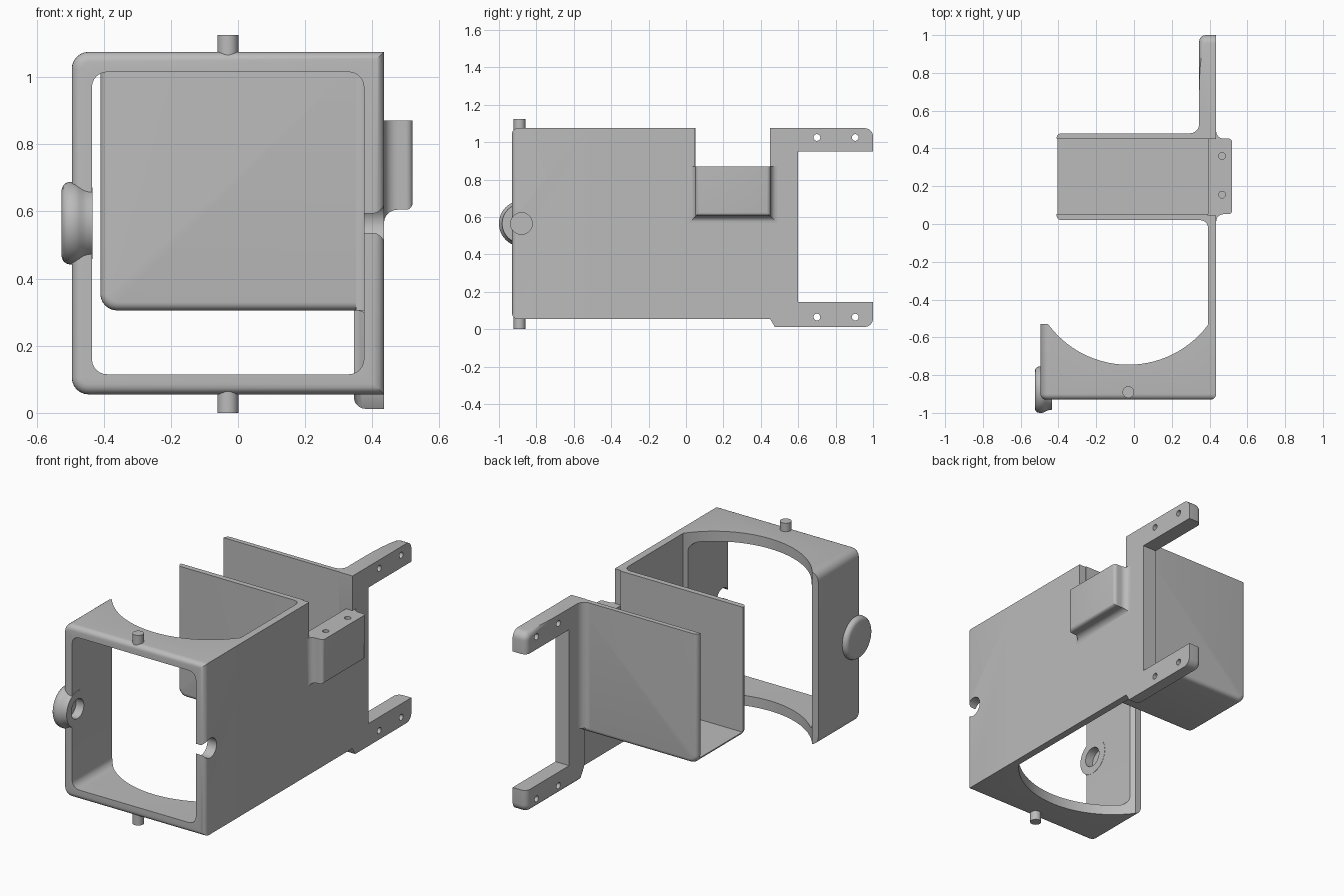
import bpy, bmesh, math
from mathutils import Vector

if "Cube" in bpy.data.objects:
    bpy.data.objects.remove(bpy.data.objects["Cube"])

grey = bpy.data.materials.new("plain grey")
grey.use_nodes = True
grey.diffuse_color = (0.5, 0.5, 0.5, 1)
grey.node_tree.nodes["Principled BSDF"].inputs["Base Color"].default_value = (0.5, 0.5, 0.5, 1)


# ---- helpers ----
def place(axis, a, b, h):
    return {"x": (h, a, b), "y": (a, h, b), "z": (a, b, h)}[axis]


def loft(name, rings, bevel=0, pick=None):
    """Skin a list of equal closed rings, cap both ends, bevel picked edges."""
    bm = bmesh.new()
    rows = [[bm.verts.new(p) for p in ring] for ring in rings]
    n = len(rows[0])
    for low, high in zip(rows, rows[1:]):
        for i in range(n):
            j = (i + 1) % n
            bm.faces.new((low[i], low[j], high[j], high[i]))
    bm.faces.new(rows[0])
    bm.faces.new(rows[-1])
    bmesh.ops.recalc_face_normals(bm, faces=bm.faces[:])
    if bevel:
        edges = [e for e in bm.edges if pick(e.verts[0].co, e.verts[1].co)]
        bmesh.ops.bevel(bm, geom=edges, offset=bevel, offset_type="OFFSET",
                        segments=5, profile=0.5, affect="EDGES", clamp_overlap=False)
        bmesh.ops.recalc_face_normals(bm, faces=bm.faces[:])
    mesh = bpy.data.meshes.new(name)
    bm.to_mesh(mesh)
    bm.free()
    mesh.materials.append(grey)
    obj = bpy.data.objects.new(name, mesh)
    bpy.context.collection.objects.link(obj)
    return obj


def prism(name, outline, axis, lo, hi, **kw):
    return loft(name, [[place(axis, a, b, h) for a, b in outline] for h in (lo, hi)], **kw)


def rounded(corners):
    """Outline from (a, b, radius) right-angled corners."""
    out = []
    for i, (a, b, r) in enumerate(corners):
        p = Vector((a, b))
        if not r:
            out.append(p)
            continue
        d1 = (Vector(corners[i - 1][:2]) - p).normalized()
        d2 = (Vector(corners[(i + 1) % len(corners)][:2]) - p).normalized()
        c = p + r * (d1 + d2)
        for k in range(7):
            t = math.pi / 2 * k / 6
            out.append(c - r * (d2 * math.cos(t) + d1 * math.sin(t)))
    return out


def rect(a0, a1, b0, b1, r=0):
    return rounded([(a0, b0, r), (a1, b0, r), (a1, b1, r), (a0, b1, r)])


def circle(a, b, r, n=40):
    return [(a + r * math.cos(math.tau * i / n), b + r * math.sin(math.tau * i / n)) for i in range(n)]


def fillet(name, a, b, sa, sb, r, axis, lo, hi):
    """Concave corner filler."""
    pts = [(a, b)]
    for k in range(9):
        t = math.pi / 2 * k / 8
        pts.append((a + sa * r * (1 - math.sin(t)), b + sb * r * (1 - math.cos(t))))
    return prism(name, pts, axis, lo, hi)


def cut(obj, *cutters):
    for cutter in cutters:
        mod = obj.modifiers.new("cut", "BOOLEAN")
        mod.operation = "DIFFERENCE"
        mod.solver = "EXACT"
        mod.object = cutter
        bpy.context.view_layer.objects.active = obj
        bpy.ops.object.modifier_apply(modifier=mod.name)
        bpy.data.objects.remove(cutter)
    return obj


parts = []
TOP, BASE, OUT = 1.075, 0.055, 0.435

# ---- front frame, scooped at the back ----
frame = prism("front_frame",
              rounded([(-0.495, BASE, 0.05), (OUT, BASE, 0), (OUT, TOP, 0), (-0.495, TOP, 0.05)]),
              "y", -0.93, -0.53, bevel=0.03,
              pick=lambda p, q: p.y < -0.92 and q.y < -0.92)
cut(frame,
    prism("opening_cutter", rect(-0.435, 0.375, 0.115, 1.015, 0.045), "y", -1.2, -0.3),
    prism("scoop_cutter", circle(-0.03, -0.2175, 0.5275, 96), "z", -0.2, 1.4),
    prism("notch_cutter", circle(-0.88, 0.565, 0.058), "x", 0.3, 0.6),
    prism("socket_cutter", circle(-0.88, 0.565, 0.058), "x", -0.485, -0.4))
parts.append(frame)

# ---- round boss with blind socket on the right wall ----
profile = [(-0.525, 0.1), (-0.521, 0.112), (-0.512, 0.12), (-0.5, 0.123), (-0.485, 0.123),
           (-0.472, 0.118), (-0.462, 0.112), (-0.45, 0.108), (-0.434, 0.106)]
boss = loft("side_boss", [[(x, a, b) for a, b in circle(-0.877, 0.565, r, 48)] for x, r in profile])
cut(boss, prism("socket_cutter", circle(-0.88, 0.565, 0.058), "x", -0.485, -0.4))
parts.append(boss)

# ---- pivot pegs ----
for name, lo, hi in (("lower_peg", 0, 0.08), ("upper_peg", 1.05, 1.125)):
    parts.append(prism(name, circle(-0.03, -0.89, 0.031, 32), "z", lo, hi))

# ---- side plate with notch in its top edge ----
parts.append(prism("side_plate", [(-0.53, BASE), (0.45, BASE), (0.45, 0.87), (0.045, 0.87),
                                  (0.045, TOP), (-0.53, TOP)], "x", 0.392, OUT))

# ---- rear post with two drilled arms ----
post = prism("rear_arms", rounded([
    (0.45, BASE, 0), (0.475, 0.012, 0), (1, 0.012, 0.045), (1, 0.145, 0), (0.6, 0.145, 0),
    (0.6, 0.95, 0), (1, 0.95, 0), (1, TOP, 0.045), (0.45, TOP, 0)]),
    "x", 0.345, OUT, bevel=0.035,
    pick=lambda p, q: max(p.x, q.x) < 0.35 and (
        p.z + q.z < 0.12 or p.z + q.z > 2.06 and p.y + q.y > 1.9 or p.y + q.y > 1.96))
cut(post, *[prism("hole_cutter", circle(y, z, 0.018, 20), "x", 0.2, 0.6)
            for y in (0.7, 0.905) for z in (0.065, 1.025)])
parts.append(post)

# ---- tray, open at the top and at one end ----
tray = prism("tray", rounded([(-0.41, 0.305, 0.05), (0.392, 0.305, 0), (0.392, TOP, 0), (-0.41, TOP, 0)]),
             "y", 0.02, 0.48, bevel=0.025,
             pick=lambda p, q: abs(p.y - q.y) < 0.01 and max(p.x, q.x) < 0.4
             and min(p.x, q.x) < 0.38 and p.z + q.z < 2.1)
cut(tray, prism("tray_cutter", rect(0.052, 0.452, 0.335, 1.4), "x", -0.6, 0.6))
parts.append(tray)
parts.append(fillet("tray_front_fillet", 0.392, 0.02, -1, -1, 0.04, "z", 0.305, TOP))
parts.append(fillet("tray_back_fillet", 0.345, 0.48, -1, 1, 0.05, "z", 0.33, TOP))
parts.append(fillet("tray_base_fillet", 0.392, 0.305, -1, -1, 0.04, "y", 0.04, 0.45))

# ---- flared mounting block on the outside ----
sections = []
for k in range(7):
    t = math.pi / 2 * k / 6
    sections.append((OUT + 0.04 * (1 - math.cos(t)), 0.038 * (1 - math.sin(t))))
for k in range(6):
    t = math.pi / 2 * k / 5
    sections.append((0.5 + 0.02 * math.sin(t), -0.02 * (1 - math.cos(t))))
block = loft("mounting_block", [[(x, a, b) for a, b in rect(0.052 - d, 0.452 + d, 0.605 - d, 0.87)]
                                for x, d in sections])
cut(block, *[prism("hole_cutter", circle(0.466, y, 0.018, 20), "z", 0.7, 1.0) for y in (0.155, 0.36)])
parts.append(block)

# ---- smooth curved surfaces, keep edges crisp ----
for obj in bpy.context.view_layer.objects:
    obj.select_set(obj in parts)
bpy.context.view_layer.objects.active = parts[0]
bpy.ops.object.shade_smooth_by_angle(angle=math.radians(32))
